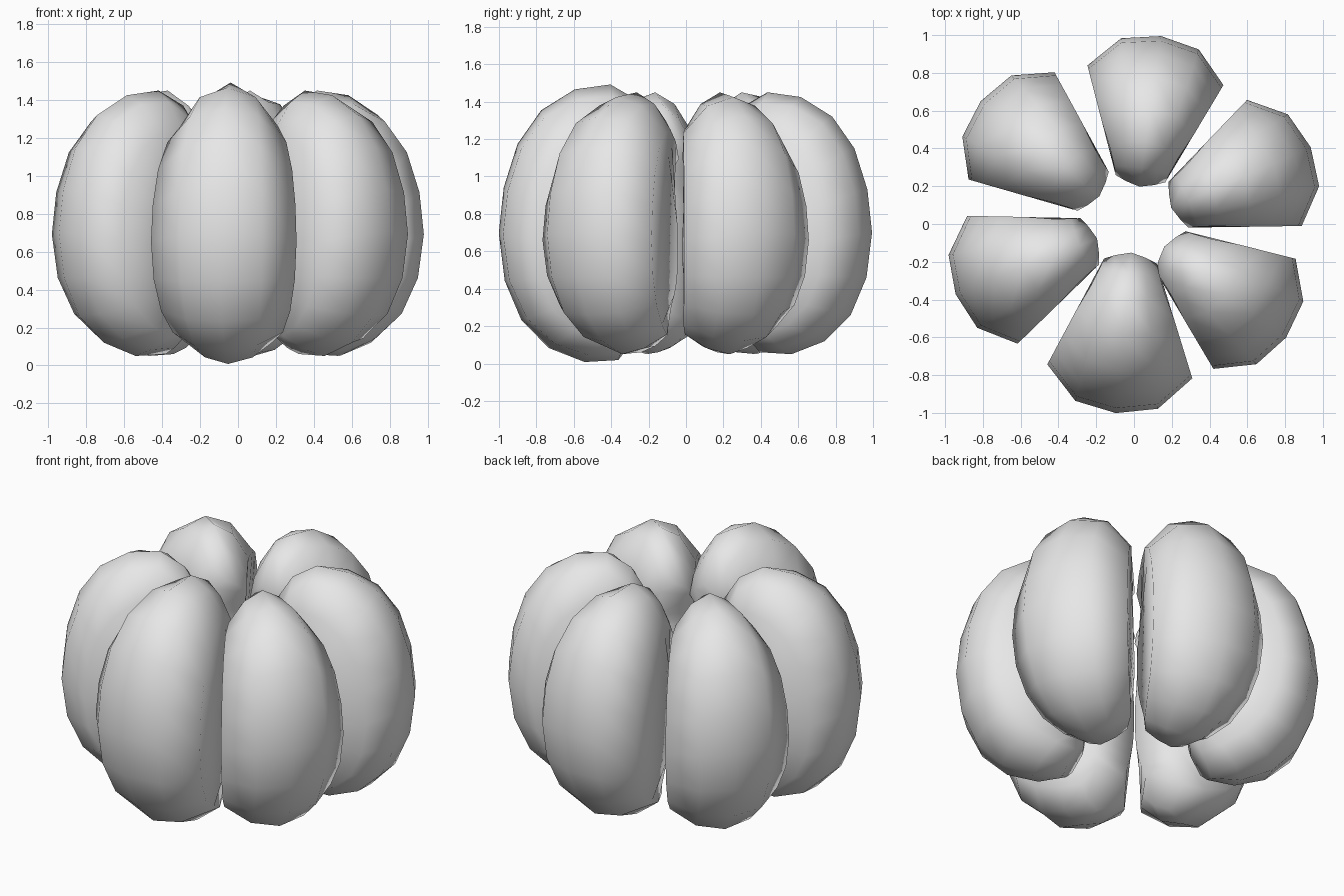
import bpy, bmesh, math
from mathutils import Vector, Matrix

if "Cube" in bpy.data.objects:
    bpy.data.objects.remove(bpy.data.objects["Cube"])

mat = bpy.data.materials.new("light grey")
mat.diffuse_color = (0.8, 0.8, 0.8, 1)
mat.use_nodes = True
mat.node_tree.nodes["Principled BSDF"].inputs["Base Color"].default_value = mat.diffuse_color

# Rings from the upper inner cap, over the outside, to the lower inner cap:
# outer radius, outer height, width factor
RINGS = [
    (.20, 1.21, 1), (.30, 1.37, .97), (.44, 1.45, .96), (.62, 1.425, 1),
    (.79, 1.32, 1), (.91, 1.15, 1), (.98, .93, 1), (1.005, .70, 1),
    (.975, .46, 1), (.89, .26, 1), (.75, .12, 1), (.57, .05, .95),
    (.40, .06, .78),
]


def segment(name, angle, scale=1.0, shift=0.0):
    """One wedge: seven-sided rings fanned around the inner edge."""
    bm = bmesh.new()
    loops = []
    n = len(RINGS) - 1
    for i, (ro, zo, factor) in enumerate(RINGS):
        t = i / n
        e = abs(2 * t - 1) ** 3              # 0 at the equator, 1 at the caps
        f1 = .055 + e * (.17 if t < .5 else .12)
        f2 = .28 + e * .22
        outer = Vector((ro, 0, zo))
        inner = Vector((.26 + .025 * e, 0, .98 - .73 * t))
        # the sides of each wedge lie on two upright planes
        w = (.032 + .417 * outer.lerp(inner, f2).x) * factor
        wi = .14 - .055 * e
        section = [(0, 0), (f1, .57 * w), (f2, w), (1, wi),
                   (1, -wi), (f2, -w), (f1, -.57 * w)]
        loops.append([bm.verts.new(outer.lerp(inner, f) + Vector((0, y, 0)))
                      for f, y in section])
    for a, b in zip(loops, loops[1:]):
        for k in range(7):
            j = (k + 1) % 7
            bm.faces.new((a[k], a[j], b[j], b[k]))
    bm.faces.new(loops[0])
    bm.faces.new(loops[-1][::-1])
    # enlarge about the outermost point, then turn into place
    pivot = Vector((.995, 0, .75))
    m = (Matrix.Rotation(math.radians(angle), 4, 'Z')
         @ Matrix.Translation(pivot + Vector((shift, 0, 0)))
         @ Matrix.Scale(scale, 4) @ Matrix.Translation(-pivot))
    bmesh.ops.transform(bm, matrix=m, verts=bm.verts)
    bmesh.ops.recalc_face_normals(bm, faces=bm.faces)
    me = bpy.data.meshes.new(name)
    bm.to_mesh(me)
    bm.free()
    me.materials.append(mat)
    ob = bpy.data.objects.new(name, me)
    bpy.context.collection.objects.link(ob)
    ob.select_set(True)
    bpy.context.view_layer.objects.active = ob


segment("front_segment", 264.5, 1.06)
segment("front_right_segment", 323.3)
segment("back_right_segment", 23.5, shift=.015)
segment("back_segment", 81.8)
segment("back_left_segment", 141.3, shift=.035)
segment("front_left_segment", 201.5, shift=.01)
bpy.ops.object.shade_smooth_by_angle(angle=math.radians(70))
